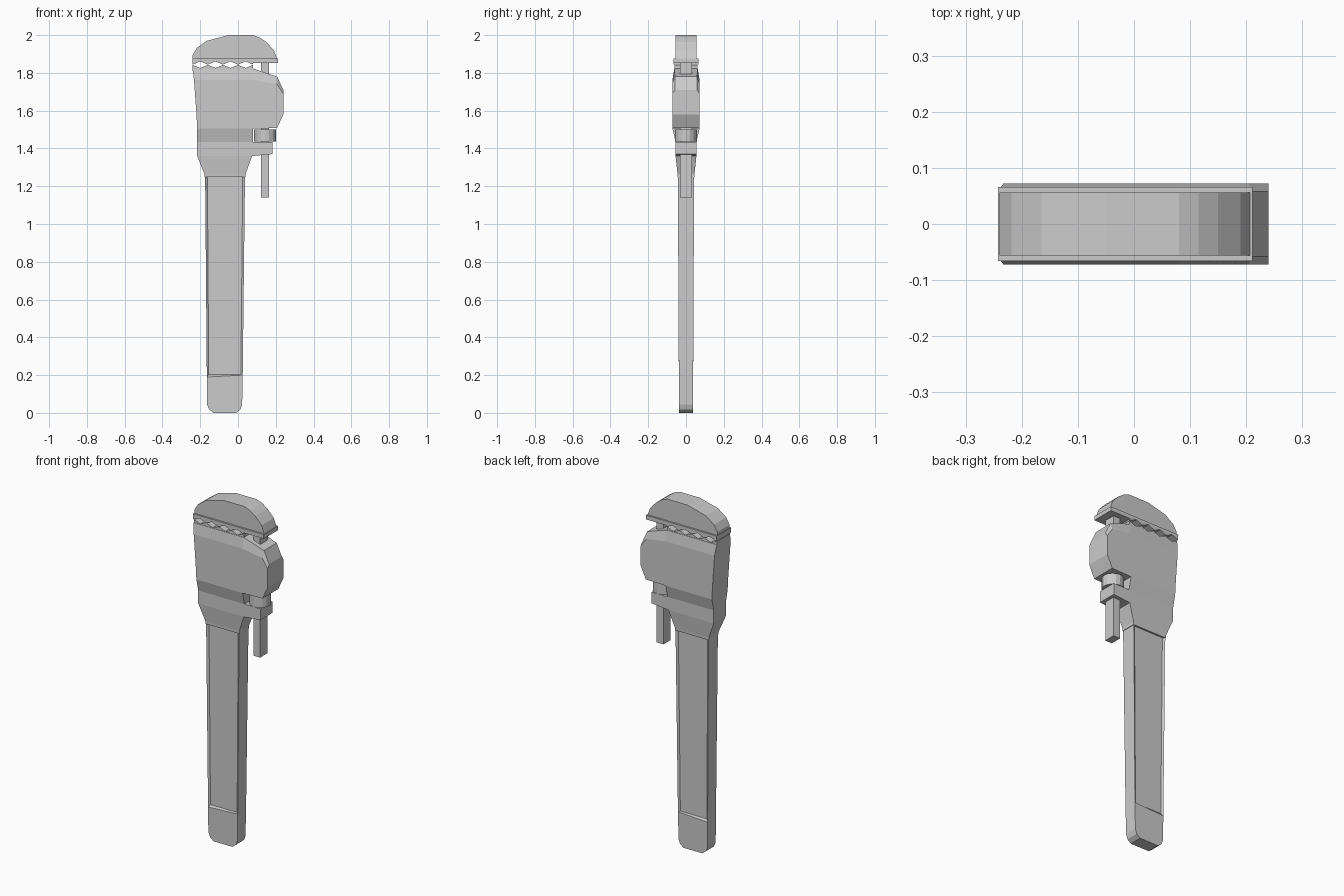
import bpy, bmesh, math


def plate(name, pts, faces=None):
    """Solid from front cells of (x, z, half_depth) points, mirrored in y and closed round the rim."""
    bm = bmesh.new()
    front = [bm.verts.new((x, -d, z)) for x, z, d in pts]
    back = [bm.verts.new((x, d, z)) for x, z, d in pts]
    faces = faces or [range(len(pts))]
    edges = {}
    for f in faces:
        f = list(f)
        bm.faces.new([front[i] for i in f])
        bm.faces.new([back[i] for i in reversed(f)])
        for a, b in zip(f, f[1:] + f[:1]):
            edges.setdefault(frozenset((a, b)), []).append((a, b))
    for uses in edges.values():
        if len(uses) == 1:
            a, b = uses[0]
            bm.faces.new((front[b], front[a], back[a], back[b]))
    bmesh.ops.recalc_face_normals(bm, faces=bm.faces)
    me = bpy.data.meshes.new(name)
    bm.to_mesh(me)
    bm.free()
    ob = bpy.data.objects.new(name, me)
    bpy.context.collection.objects.link(ob)
    return ob


def flat(points, d):
    return [(x, z, d) for x, z in points]


def zigzag(tip_z, root_z):
    """Row of jaw teeth from left to right."""
    pitch = 0.04
    return [(-0.24 + i * pitch, root_z if i % 2 else tip_z) for i in range(9)]


# Hook jaw with rounded top
plate("hook_jaw", flat([(-0.24, 1.87), (-0.24, 1.895), (-0.218, 1.932), (-0.165, 1.97),
                        (-0.05, 2.0), (0.08, 2.0), (0.115, 1.987), (0.15, 1.963),
                        (0.19, 1.92), (0.209, 1.87)], 0.056))

# Toothed rim under the hook jaw
plate("hook_jaw_teeth", flat(zigzag(1.844, 1.861) + [(0.08, 1.852), (0.211, 1.852),
                             (0.211, 1.876), (-0.242, 1.876)], 0.066))

# Toothed strip on the lower jaw
plate("lower_jaw_teeth", flat(zigzag(1.842, 1.826) + [(0.08, 1.81), (-0.24, 1.81)], 0.06))

# Head: jaw block, nut slot and lower collar
head = [(-0.24, 1.823, 0.062), (0.08, 1.823, 0.062), (0.207, 1.78, 0.058), (0.24, 1.71, 0.058),   # 0-3
        (-0.233, 1.762, 0.072), (0.08, 1.762, 0.072), (0.205, 1.742, 0.072), (0.24, 1.69, 0.072),  # 4-7
        (-0.22, 1.58, 0.072), (0.08, 1.58, 0.072), (0.24, 1.58, 0.072),                            # 8-10
        (-0.216, 1.505, 0.072), (0.08, 1.505, 0.072), (0.207, 1.508, 0.072),                       # 11-13
        (-0.216, 1.435, 0.055), (0.08, 1.435, 0.055), (0.182, 1.435, 0.055),                       # 14-16
        (-0.216, 1.36, 0.055), (0.075, 1.36, 0.055), (0.182, 1.37, 0.055),                         # 17-19
        (-0.178, 1.265, 0.045), (0.04, 1.265, 0.045), (-0.178, 1.248, 0.044), (0.04, 1.248, 0.044)]
plate("head", head, [(0, 4, 5, 1), (1, 5, 6, 2), (2, 6, 7, 3),
                     (4, 8, 9, 5), (5, 9, 10, 7, 6), (8, 11, 12, 9), (9, 12, 13, 10),
                     (11, 14, 15, 12), (14, 17, 18, 15), (15, 18, 19, 16),
                     (17, 20, 21, 18), (20, 22, 23, 21)])

# Tapered handle with shallow recessed panel
handle = [(-0.174, 1.25, 0.043), (0.037, 1.25, 0.043), (0.025, 0.2, 0.038), (0.022, 0.045, 0.037),
          (0.013, 0.018, 0.037), (-0.01, 0, 0.037), (-0.13, 0, 0.037), (-0.153, 0.018, 0.037),
          (-0.164, 0.045, 0.037), (-0.165, 0.19, 0.038),
          (-0.162, 1.25, 0.034), (0.025, 1.25, 0.034), (0.015, 0.203, 0.03), (-0.155, 0.203, 0.03)]
plate("handle", handle, [(2, 3, 4, 5, 6, 7, 8, 9), (0, 9, 13, 10), (10, 13, 12, 11),
                         (11, 12, 2, 1), (13, 9, 2, 12)])

# Square shank joining the hook jaw to the collar
plate("shank", flat([(0.121, 1.14), (0.165, 1.14), (0.165, 1.88), (0.121, 1.88)], 0.033))

# Adjusting nut
bpy.ops.mesh.primitive_cylinder_add(vertices=16, radius=0.058, depth=0.064,
                                    location=(0.143, 0, 1.469))
bpy.context.object.name = "adjusting_nut"
